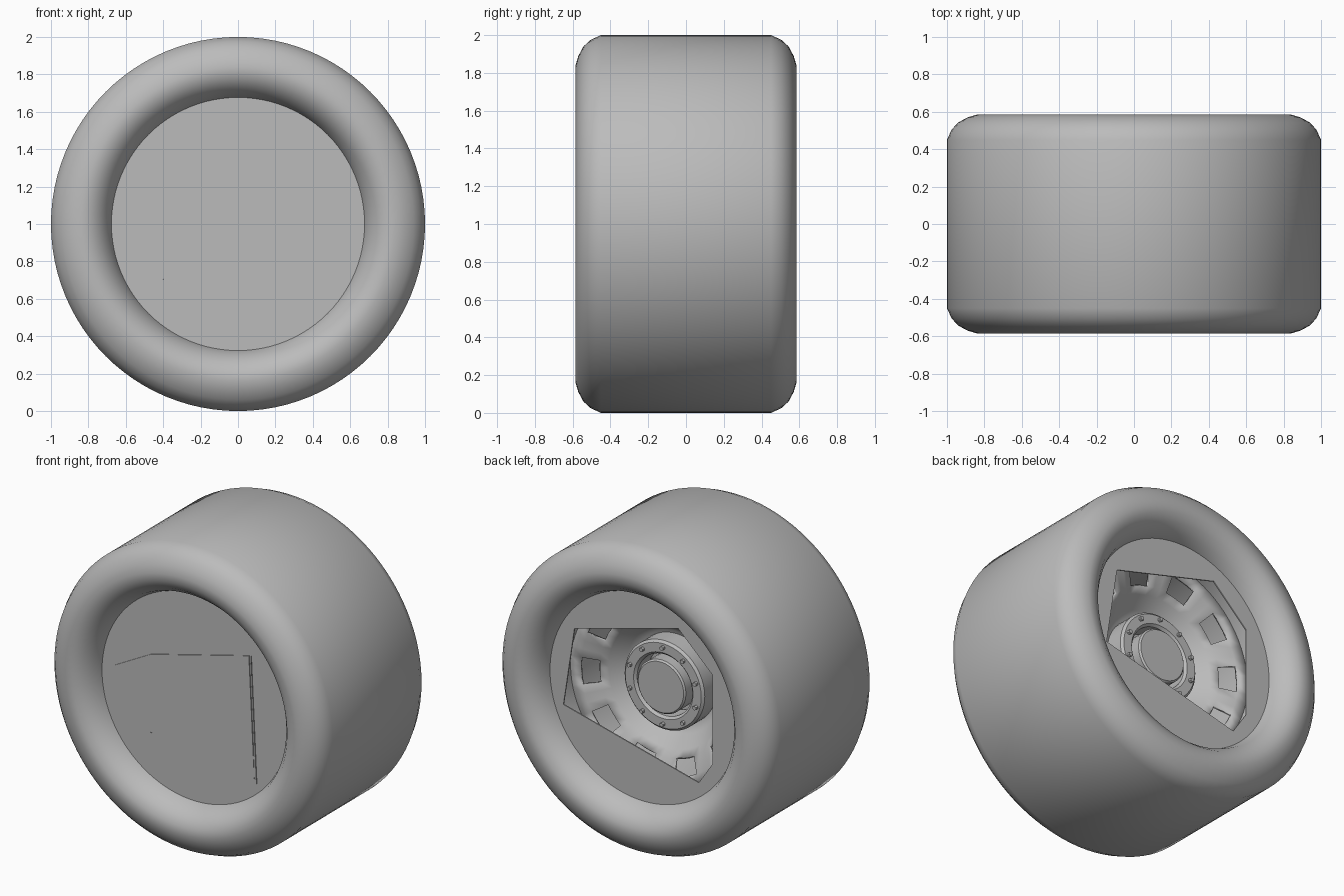
import bpy, bmesh, math
from mathutils import Matrix

cube = bpy.data.objects.get("Cube")
if cube:
    bpy.data.objects.remove(cube, do_unlink=True)

GREY = (0.5, 0.5, 0.5, 1)
grey = bpy.data.materials.new("wheel_grey")
grey.use_nodes = True
grey.diffuse_color = GREY
grey.node_tree.nodes["Principled BSDF"].inputs["Base Color"].default_value = GREY
AXLE = 1.0


def finish(bm, name, smooth=None, thickness=0):
    """Turn a bmesh into an object, optionally thickened and smoothed."""
    mesh = bpy.data.meshes.new(name)
    bmesh.ops.recalc_face_normals(bm, faces=bm.faces)
    bm.to_mesh(mesh)
    bm.free()
    ob = bpy.data.objects.new(name, mesh)
    bpy.context.collection.objects.link(ob)
    mesh.materials.append(grey)
    if thickness:
        mod = ob.modifiers.new("thickness", "SOLIDIFY")
        mod.thickness = thickness
        mod.offset = 0
    if smooth:
        bpy.ops.object.select_all(action="DESELECT")
        ob.select_set(True)
        bpy.context.view_layer.objects.active = ob
        bpy.ops.object.shade_smooth_by_angle(angle=math.radians(smooth))
    return ob


def revolve(name, profile, segments, closed=True, skip=None, smooth=35, thickness=0):
    """Spin (radius, y) points about the axle; skip(row, segment) leaves a hole."""
    bm = bmesh.new()
    rows = []
    for r, y in profile:
        row = []
        for i in range(segments):
            a = math.tau * i / segments
            row.append(bm.verts.new((r * math.cos(a), y, AXLE + r * math.sin(a))))
        rows.append(row)
    for j in range(len(rows) if closed else len(rows) - 1):
        p, q = rows[j], rows[(j + 1) % len(rows)]
        for i in range(segments):
            if skip and skip(j, i):
                continue
            k = (i + 1) % segments
            bm.faces.new((p[i], p[k], q[k], q[i]))
    if not closed:
        bm.faces.new(rows[0])
    return finish(bm, name, smooth, thickness)


def circle(radius, count):
    return [(radius * math.cos(math.tau * i / count),
             radius * math.sin(math.tau * i / count)) for i in range(count)]


def plate(name, outline, hole, y):
    """Flat cover with an angular opening."""
    bm = bmesh.new()
    edges = []
    for loop in (outline, hole):
        vs = [bm.verts.new((x, y, AXLE + z)) for x, z in loop]
        edges += [bm.edges.new((vs[i - 1], vs[i])) for i in range(len(vs))]
    bmesh.ops.triangle_fill(bm, edges=edges, use_beauty=True, normal=(0, -1, 0))
    return finish(bm, name, thickness=0.008)


# Tyre with rounded shoulders and bulging sidewalls
side = [(0.66, 0.38), (0.68, 0.45), (0.70, 0.50), (0.74, 0.55), (0.79, 0.58),
        (0.84, 0.585), (0.89, 0.57), (0.94, 0.543), (0.975, 0.505), (1.0, 0.45)]
tyre = [(r, -y) for r, y in side] + [(r, y) for r, y in reversed(side)]
revolve("tyre", tyre, 96)

# Rim barrel
revolve("rim_barrel", [(0.67, -0.43), (0.63, -0.38), (0.62, 0.32),
                       (0.64, 0.43), (0.67, 0.43)], 80)

# Dished wheel disc with a ring of ten windows
dish = [(0.25, 0.08), (0.31, 0.09), (0.35, 0.12), (0.42, 0.2),
        (0.46, 0.235), (0.56, 0.28), (0.63, 0.3)]
revolve("wheel_disc", dish, 60, closed=False,
        skip=lambda j, i: j == 4 and (i + 2) % 6 < 3, thickness=0.02)

# Hub flange and centre cap on the back of the disc
revolve("hub_flange", [(0.2, 0.1), (0.29, 0.1), (0.29, 0.22), (0.275, 0.235),
                       (0.215, 0.235), (0.2, 0.22)], 48)
revolve("hub_cap", [(0.165, 0.26), (0.175, 0.25), (0.175, 0.09)], 32, closed=False)

# Hub bolts
bm = bmesh.new()
for i in range(10):
    a = math.tau * (i + 0.5) / 10
    place = (Matrix.Translation((0.25 * math.cos(a), 0.24, AXLE + 0.25 * math.sin(a)))
             @ Matrix.Rotation(math.pi / 2, 4, "X"))
    bmesh.ops.create_cone(bm, cap_ends=True, segments=6, radius1=0.014,
                          radius2=0.014, depth=0.03, matrix=place)
finish(bm, "hub_bolts")

# Front cover: round plate and a raised angular plate around the opening
front_hole = [(-0.32, 0.2), (0.39, 0.38), (0.43, -0.43), (-0.32, -0.31)]
front_edge = [(-0.29, 0.54), (0.38, 0.45), (0.405, 0.38), (0.445, -0.445),
              (-0.43, -0.29), (-0.58, 0.06)]
plate("front_cover", circle(0.685, 36), front_hole, -0.435)
plate("front_cover_panel", front_edge, front_hole, -0.441)

# Back cover
back_hole = [(0.5, 0.32), (0.58, -0.2), (-0.4, -0.45),
             (-0.5, -0.3), (-0.5, 0.28), (-0.25, 0.52)]
plate("back_cover", circle(0.685, 36), back_hole, 0.435)
